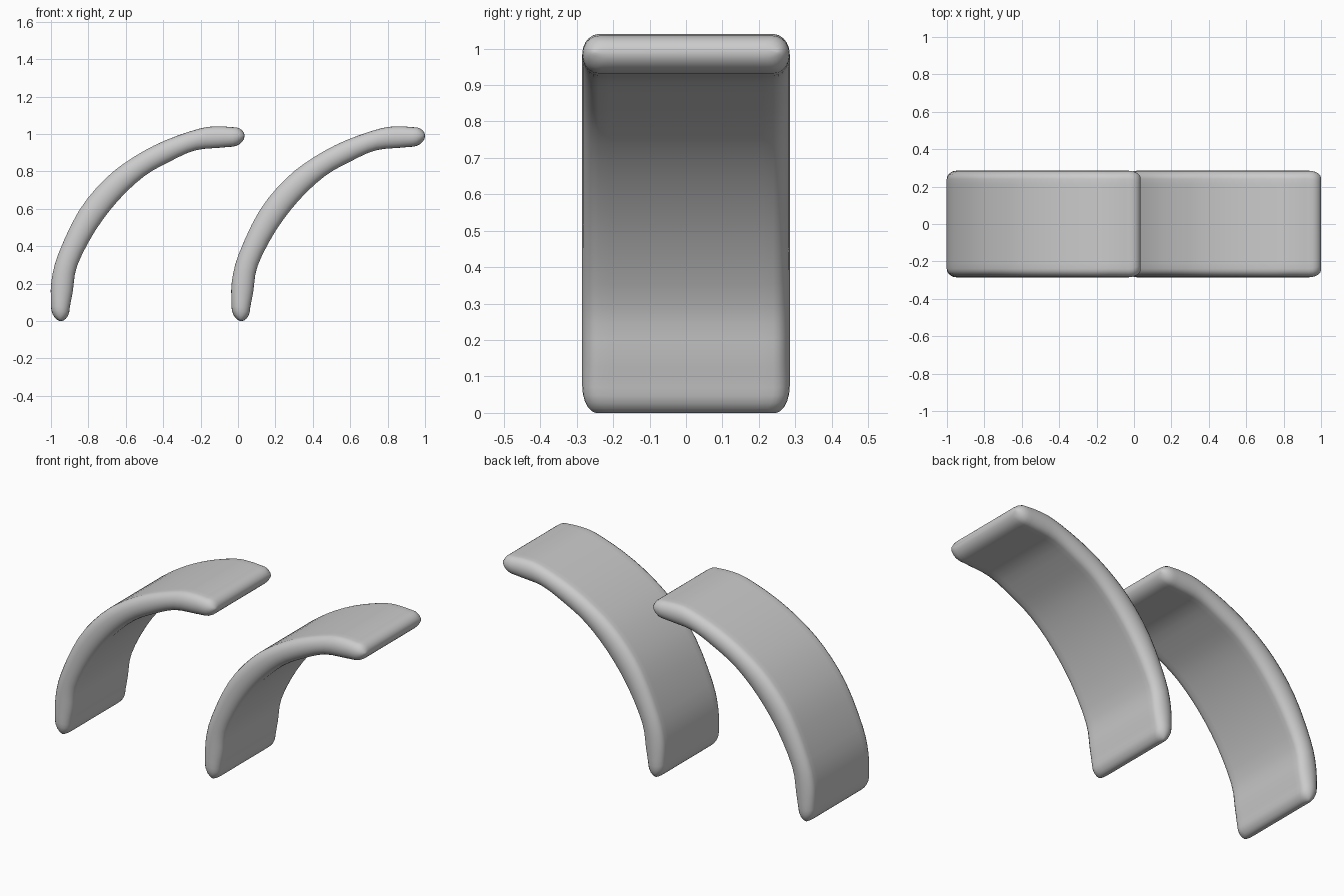
import bpy, bmesh
from math import sin, cos, radians
from mathutils import Vector

if "Cube" in bpy.data.objects:
    bpy.data.objects.remove(bpy.data.objects["Cube"], do_unlink=True)

grey = bpy.data.materials.new("light_grey")
grey.use_nodes = True
colour = (0.6, 0.6, 0.6, 1)
grey.diffuse_color = colour
grey.node_tree.nodes["Principled BSDF"].inputs["Base Color"].default_value = colour

# Side profile: matching outer and inner points (x, z), bottom to top
OUTER = [(-1, .08), (-.998, .21), (-.96, .36), (-.85, .59), (-.71, .76),
         (-.56, .875), (-.39, .965), (-.2, 1.03), (-.1, 1.04), (-.03, 1.036)]
INNER = [(-.9, .07), (-.883, .16), (-.86, .295), (-.765, .48), (-.64, .645),
         (-.5, .775), (-.36, .855), (-.23, .912), (-.1, .926), (-.03, .932)]
HALF_WIDTH, EDGE, CORNER = 0.285, 0.045, 0.04


def smooth_line(points, steps=3):
    """Catmull-Rom curve through the points."""
    p = [Vector((x, 0, z)) for x, z in points]
    p = [2 * p[0] - p[1]] + p + [2 * p[-1] - p[-2]]
    line = []
    for a, b, c, d in zip(p, p[1:], p[2:], p[3:]):
        for i in range(steps):
            t = i / steps
            line.append(0.5 * (2 * b + (c - a) * t + (2 * a - 5 * b + 4 * c - d) * t * t
                               + (3 * b - a - 3 * c + d) * t ** 3))
    return line + [p[-2]]


def section(bm, middle, half, width):
    """One ring across the strip, with rounded long edges."""
    side = [(width - EDGE - 0.03, -1)]
    side += [(width - EDGE + EDGE * cos(radians(a)), sin(radians(a)))
             for a in range(-90, 91, 18)]
    side += [(width - EDGE - 0.03, 1)]
    ring = side + [(-y, -t) for y, t in side]
    return [bm.verts.new(middle + half * t + Vector((0, y, 0))) for y, t in ring]


def curved_strip(name, shift):
    bm = bmesh.new()
    stations = [((o + i) / 2, (o - i) / 2, HALF_WIDTH)
                for o, i in zip(smooth_line(OUTER), smooth_line(INNER))]

    # Rounded tips at the foot and at the top
    def tip(station, reach):
        middle, half, width = station
        return [(middle + reach * sin(radians(a)), half * cos(radians(a)),
                 width - CORNER * (1 - cos(radians(a)))) for a in (18, 36, 54, 70, 83)]
    foot = tip(stations[0], Vector((0, 0, -0.075)))
    top = tip(stations[-1], Vector((0.065, 0, 0.006)))
    stations = foot[::-1] + stations + top

    rings = [section(bm, *s) for s in stations]
    for a, b in zip(rings, rings[1:]):
        for k in range(len(a)):
            n = (k + 1) % len(a)
            bm.faces.new((a[k], a[n], b[n], b[k]))
    bm.faces.new(rings[0])
    bm.faces.new(rings[-1])
    bmesh.ops.recalc_face_normals(bm, faces=bm.faces)
    for face in bm.faces:
        face.smooth = True
    mesh = bpy.data.meshes.new(name)
    bm.to_mesh(mesh)
    bm.free()
    mesh.materials.append(grey)
    strip = bpy.data.objects.new(name, mesh)
    strip.location.x = shift
    bpy.context.collection.objects.link(strip)


curved_strip("right_curved_strip", 0)
curved_strip("left_curved_strip", 0.965)
